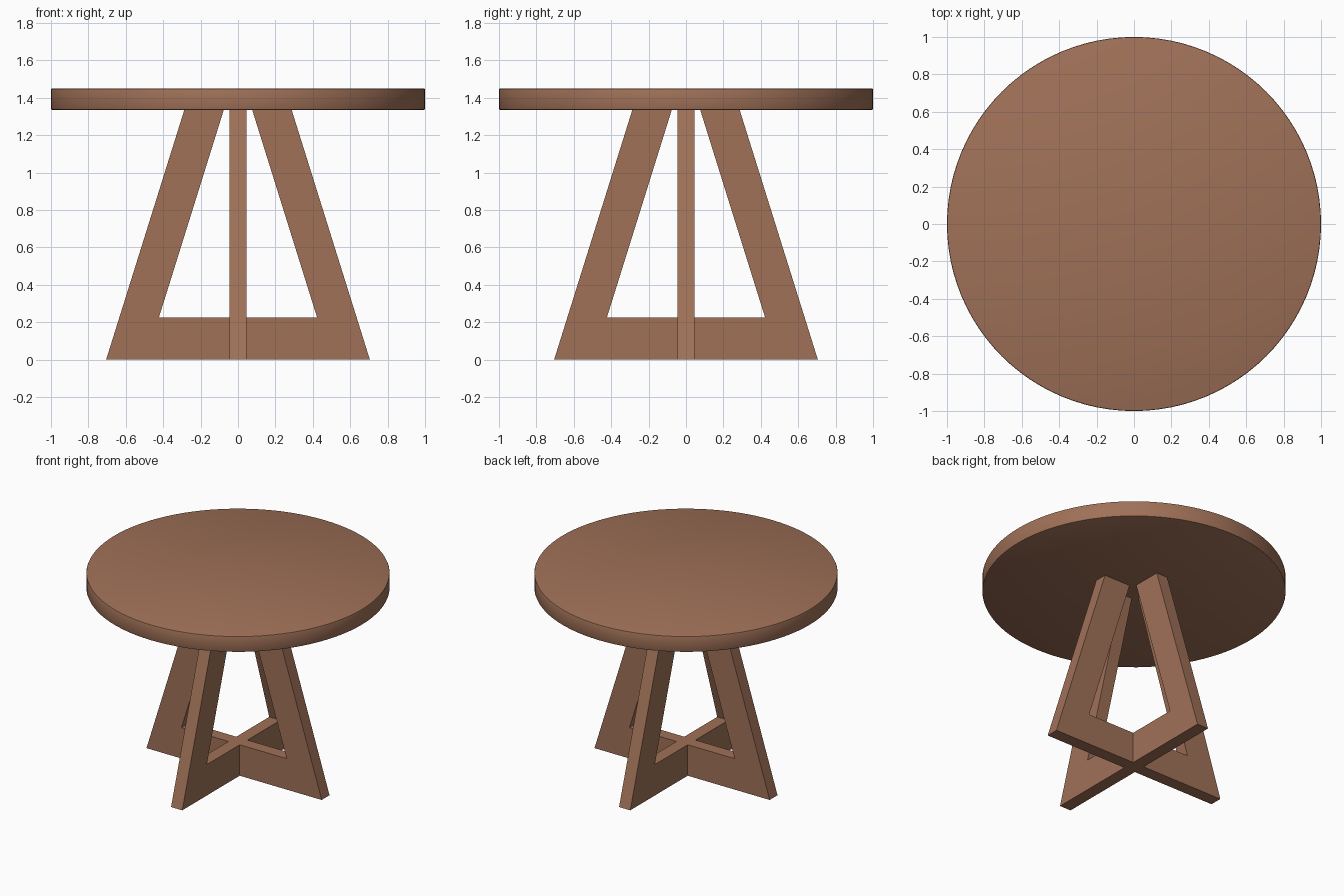
import bpy, bmesh, math
from mathutils import Matrix

if "Cube" in bpy.data.objects:
    bpy.data.objects.remove(bpy.data.objects["Cube"])

wood = bpy.data.materials.new("warm brown wood")
wood.diffuse_color = (0.35, 0.165, 0.097, 1)
wood.use_nodes = True
wood.node_tree.nodes["Principled BSDF"].inputs["Base Color"].default_value = wood.diffuse_color

UNDERSIDE, TOP = 1.335, 1.45
HALF = 0.045  # half thickness of the leg boards


def extrude_profile(name, pts, angle=0.0):
    """Board outlined by (x, z) points, centred on y = 0, turned about z."""
    bm = bmesh.new()
    face = bm.faces.new([bm.verts.new((x, -HALF, z)) for x, z in pts])
    out = bmesh.ops.extrude_face_region(bm, geom=[face])
    verts = [v for v in out["geom"] if isinstance(v, bmesh.types.BMVert)]
    bmesh.ops.translate(bm, verts=verts, vec=(0, 2 * HALF, 0))
    bmesh.ops.recalc_face_normals(bm, faces=bm.faces)
    bmesh.ops.rotate(bm, verts=bm.verts, matrix=Matrix.Rotation(angle, 3, 'Z'))
    mesh = bpy.data.meshes.new(name)
    bm.to_mesh(mesh)
    bm.free()
    obj = bpy.data.objects.new(name, mesh)
    bpy.context.collection.objects.link(obj)
    mesh.materials.append(wood)
    return obj


# Leg outline from the stretcher's top edge round to its bottom corner
leg = [(0.423, 0.225), (0.076, UNDERSIDE), (0.287, UNDERSIDE), (0.705, 0)]

# Full frame across x
mirrored = [(-x, z) for x, z in reversed(leg)]
extrude_profile("cross_frame", mirrored + leg)

# Two half frames along y, butting against the full frame
half = [(HALF, 0), (HALF, 0.225)] + leg
extrude_profile("back_leg_frame", half, math.pi / 2)
extrude_profile("front_leg_frame", half, -math.pi / 2)

# Round table top with softened rims
bpy.ops.mesh.primitive_cylinder_add(vertices=96, radius=1, depth=TOP - UNDERSIDE,
                                    location=(0, 0, (TOP + UNDERSIDE) / 2))
top = bpy.context.object
top.name = "table_top"
top.data.materials.append(wood)
bevel = top.modifiers.new("soft rim", 'BEVEL')
bevel.width = 0.007
bevel.segments = 2
bevel.limit_method = 'ANGLE'
bevel.angle_limit = math.radians(40)
bpy.ops.object.modifier_apply(modifier=bevel.name)
bpy.ops.object.shade_smooth_by_angle(angle=math.radians(35))
